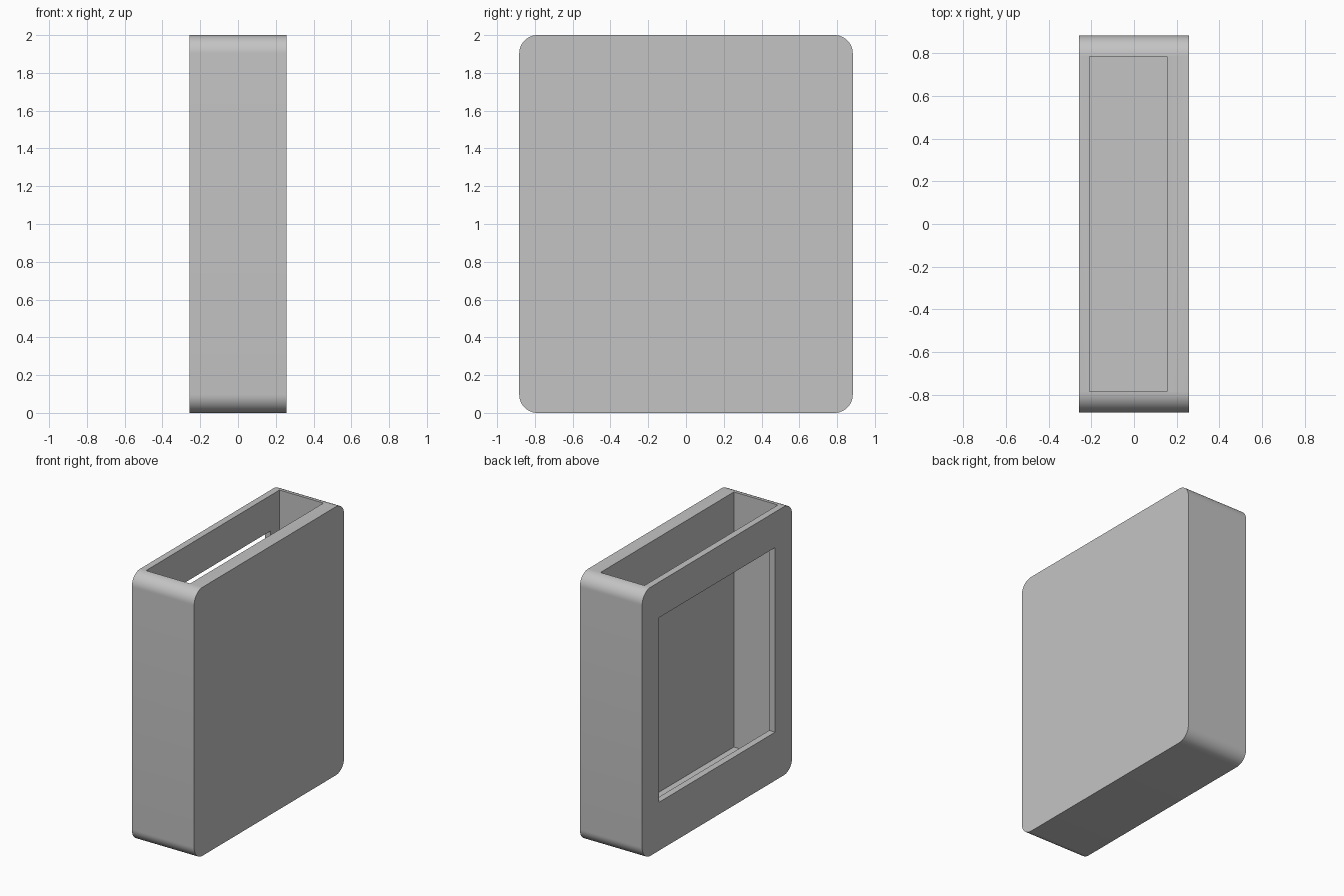
import bpy, bmesh
from mathutils import Vector

default = bpy.data.objects.get("Cube")
if default:
    bpy.data.objects.remove(default, do_unlink=True)

WIDTH, DEPTH, HEIGHT = 0.514, 1.766, 2.0
CORNER = 0.097
HX, HY = WIDTH / 2, DEPTH / 2

grey = bpy.data.materials.new("light_grey")
grey.use_nodes = True
colour = (0.55, 0.55, 0.55, 1)
grey.diffuse_color = colour
grey.node_tree.nodes["Principled BSDF"].inputs["Base Color"].default_value = colour


def box(name, low, high, radius=0):
    """Box between two corners, optionally rounding the edges along x."""
    low, high = Vector(low), Vector(high)
    bm = bmesh.new()
    bmesh.ops.create_cube(bm, size=1)
    for v in bm.verts:
        v.co = (low + high) / 2 + v.co * (high - low)
    if radius:
        along_x = [e for e in bm.edges
                   if abs(e.verts[0].co.x - e.verts[1].co.x) > 0.01]
        bmesh.ops.bevel(bm, geom=along_x, offset=radius, segments=12,
                        profile=0.5, affect='EDGES')
    mesh = bpy.data.meshes.new(name)
    bm.to_mesh(mesh)
    bm.free()
    mesh.materials.append(grey)
    obj = bpy.data.objects.new(name, mesh)
    bpy.context.collection.objects.link(obj)
    return obj


def cut(target, cutter):
    """Subtract the cutter from the target, then discard it."""
    cutter.hide_render = True
    mod = target.modifiers.new(cutter.name, 'BOOLEAN')
    mod.operation = 'DIFFERENCE'
    mod.solver = 'EXACT'
    mod.object = cutter
    bpy.context.view_layer.objects.active = target
    bpy.ops.object.modifier_apply(modifier=mod.name)
    bpy.data.objects.remove(cutter, do_unlink=True)


# Case with rounded corners
case = box("case", (-HX, -HY, 0), (HX, HY, HEIGHT), CORNER)

# Pocket open at the top, with a thin wall on the window side
cut(case, box("pocket", (-0.208, -0.785, 0.1), (0.155, 0.785, HEIGHT + 0.2)))

# Window through the thin wall
cut(case, box("window", (-HX - 0.1, -0.682, 0.36), (-0.1, 0.682, 1.735)))

# Smooth corners, crisp edges
bpy.ops.object.select_all(action='DESELECT')
case.select_set(True)
bpy.context.view_layer.objects.active = case
bpy.ops.object.shade_smooth_by_angle(angle=0.52)
